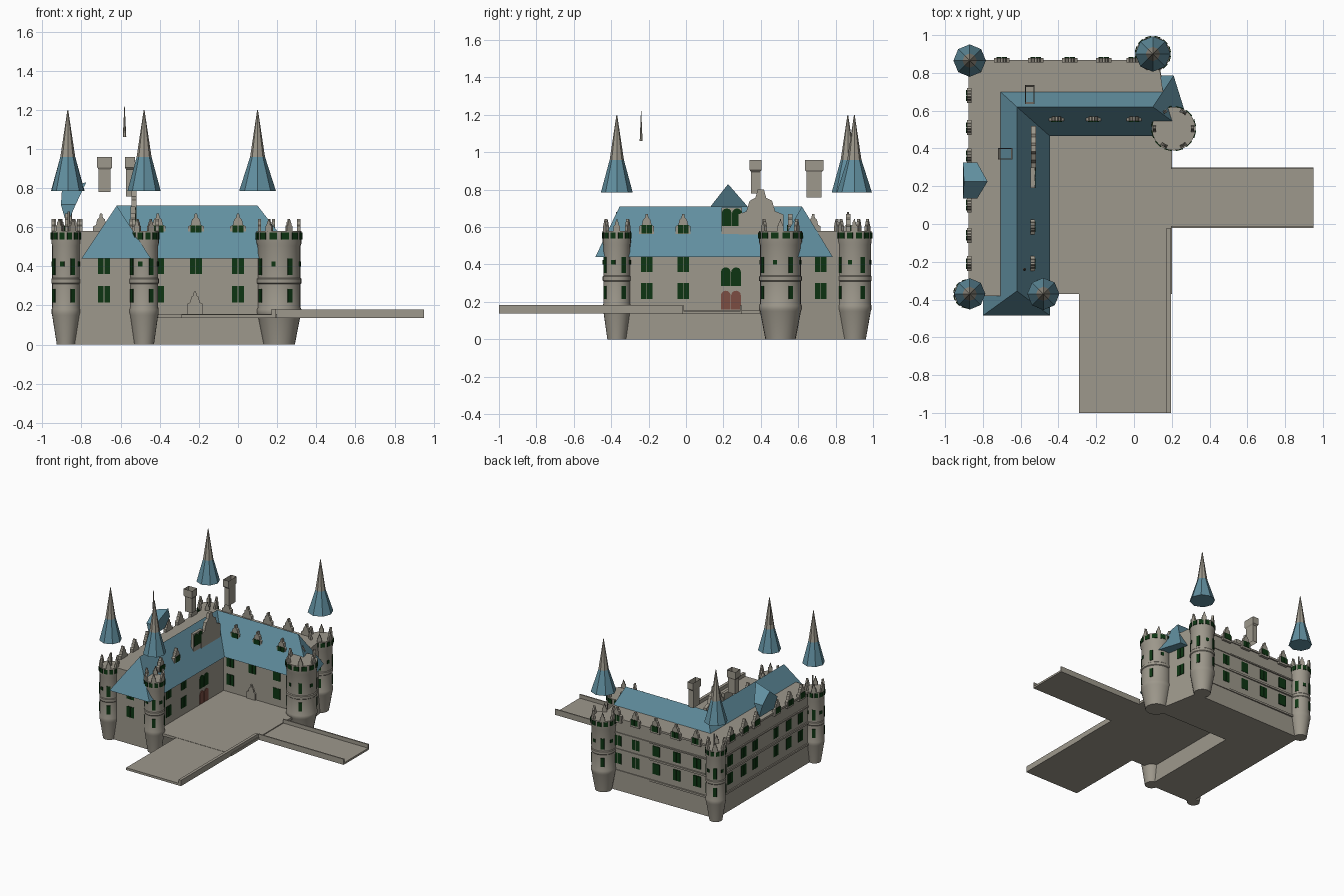
import bpy
import bmesh
from math import sin, cos, pi, radians
from mathutils import Vector

cube = bpy.data.objects.get("Cube")
if cube:
    bpy.data.objects.remove(cube, do_unlink=True)


def material(name, rgb):
    m = bpy.data.materials.new(name)
    m.use_nodes = True
    m.diffuse_color = (*rgb, 1)
    m.node_tree.nodes["Principled BSDF"].inputs["Base Color"].default_value = (*rgb, 1)
    return m


STONE = material("stone", (0.34, 0.315, 0.262))
SLATE = material("blue_slate", (0.12, 0.275, 0.35))
GLASS = material("dark_green_glass", (0.004, 0.035, 0.006))
DOOR = material("red_brown_door", (0.2, 0.075, 0.055))


def mesh(name, verts, faces, mat, fix=True):
    bm = bmesh.new()
    vs = [bm.verts.new(v) for v in verts]
    for f in faces:
        bm.faces.new([vs[i] for i in f])
    if fix:
        bmesh.ops.recalc_face_normals(bm, faces=bm.faces)
    me = bpy.data.meshes.new(name)
    bm.to_mesh(me)
    bm.free()
    me.materials.append(mat)
    ob = bpy.data.objects.new(name, me)
    bpy.context.collection.objects.link(ob)
    return ob


def loft(name, rings, mat, caps=True):
    """Join equal-length closed rings of points into a skin."""
    n = len(rings[0])
    verts = [p for ring in rings for p in ring]
    faces = [(k * n + i, k * n + (i + 1) % n, k * n + n + (i + 1) % n, k * n + n + i)
             for k in range(len(rings) - 1) for i in range(n)]
    if caps:
        faces += [tuple(range(n)), tuple(range(len(verts) - n, len(verts)))]
    return mesh(name, verts, faces, mat)


def prism(name, pts, z0, z1, mat=STONE):
    return loft(name, [[(x, y, z) for x, y in pts] for z in (z0, z1)], mat)


def box(name, x0, x1, y0, y1, z0, z1, mat=STONE):
    return prism(name, [(x0, y0), (x1, y0), (x1, y1), (x0, y1)], z0, z1, mat)


def circle(x, y, r, z, n):
    return [(x + r * cos(2 * pi * i / n), y + r * sin(2 * pi * i / n), z) for i in range(n)]


def panel(name, profile, x, y, angle, depth, mat):
    """Extrude a (sideways, height) profile outward along the facing angle."""
    a = radians(angle)
    rings = [[(x - u * sin(a) + d * cos(a), y + u * cos(a) + d * sin(a), z)
              for u, z in profile] for d in (-0.004, depth)]
    return loft(name, rings, mat)


def rect(w, z0, z1, u=0):
    return [(u - w / 2, z0), (u + w / 2, z0), (u + w / 2, z1), (u - w / 2, z1)]


def arch(w, z0, z1, u=0):
    r = w / 2
    return [(u - r, z0), (u + r, z0)] + [
        (u + r * cos(t * pi / 6), z1 - r + r * sin(t * pi / 6)) for t in range(7)]


def pair(name, x, y, angle, z0, z1, shape=rect, mat=GLASS, w=0.066):
    for s in (-1, 1):
        panel(name, shape(w / 2 - 0.003, z0, z1, s * w / 4), x, y, angle, 0.004, mat)


def gable(name, x, y, angle, base, w, h, depth=0.02):
    half = [(0.5, 0), (0.5, 0.45), (0.32, 0.52), (0.25, 0.75), (0.12, 0.82), (0.07, 1)]
    pts = [(u * w, base + v * h) for u, v in half]
    panel(name, pts + [(-u, z) for u, z in reversed(pts)], x, y, angle, depth, STONE)


FLOORS = ((0.215, 0.3), (0.36, 0.44))


def column(name, x, y, angle):
    for z0, z1 in FLOORS:
        pair(name + "_window", x, y, angle, z0, z1)


def dormer(name, x, y, angle):
    gable(name + "_dormer", x, y, angle, 0.55, 0.08, 0.12)
    a = radians(angle)
    pair(name + "_dormer_window", x + 0.02 * cos(a), y + 0.02 * sin(a), angle, 0.565, 0.61, w=0.06)


# Main walls: low L-shaped body with a taller outer strip
prism("wing_walls", [(-0.865, -0.38), (-0.47, -0.38), (-0.47, 0.49), (0.2, 0.49),
                     (0.13, 0.865), (-0.865, 0.855)], 0, 0.445)
prism("upper_outer_walls", [(-0.865, -0.38), (-0.62, -0.38), (-0.62, 0.62), (0.165, 0.62),
                            (0.13, 0.865), (-0.865, 0.855)], 0.44, 0.58)

# String courses along the outer walls
for z0, z1 in ((0.15, 0.165), (0.32, 0.335), (0.455, 0.465), (0.565, 0.58)):
    panel("west_band", rect(1.2, z0, z1), -0.865, 0.24, 180, 0.01, STONE)
    panel("north_band", rect(0.96, z0, z1), -0.37, 0.859, 90, 0.01, STONE)

# Hipped roof over both wings
mesh("main_roof",
     [(-0.8, -0.485, 0.44), (-0.445, -0.485, 0.44), (-0.445, 0.465, 0.44), (0.31, 0.465, 0.44),
      (0.21, 0.785, 0.44), (-0.8, 0.785, 0.44),
      (-0.62, -0.355, 0.71), (-0.62, 0.62, 0.71), (0.1, 0.62, 0.71)],
     [(0, 1, 6), (1, 2, 7, 6), (2, 3, 8, 7), (3, 4, 8), (4, 5, 7, 8), (5, 0, 6, 7),
      (0, 5, 4, 3, 2, 1)], SLATE)

# Courtyard, forecourt and bridge
box("courtyard", -0.47, 0.2, -0.37, 0.49, 0.137, 0.157)
box("forecourt", -0.29, 0.195, -1, -0.37, 0.137, 0.155)
box("forecourt_parapet", 0.172, 0.195, -1, -0.02, 0.137, 0.183)
box("bridge_deck", 0.195, 0.95, -0.02, 0.3, 0.135, 0.15)
for y in (-0.02, 0.29):
    box("bridge_parapet", 0.195, 0.95, y, y + 0.01, 0.135, 0.18)

# Windows and dormers of the outer walls
for x in (-0.7, -0.52, -0.34, -0.16, 0.0):
    column("north", x, 0.86, 90)
    dormer("north", x, 0.86, 90)
for y in (0.68, 0.51, 0.36, 0.1, -0.06, -0.21):
    column("west", -0.865, y, 180)
    dormer("west", -0.865, y, 180)
column("east", 0.157, 0.72, 10.6)
column("south", -0.685, -0.38, -90)

# Courtyard fronts
for y in (-0.21, -0.015):
    column("courtyard_west", -0.47, y, 0)
    dormer("courtyard_west", -0.545, y, 0)
for x in (-0.41, -0.215, 0.0):
    dormer("courtyard_north", x, 0.565, -90)
    pair("courtyard_north_window", x, 0.49, -90, *FLOORS[1])
for x in (-0.41, 0.0):
    pair("courtyard_north_window", x, 0.49, -90, *FLOORS[0])
gable("kitchen_doorway", -0.22, 0.49, -90, 0.157, 0.075, 0.115, 0.012)

# Grand entrance bay with doors, arched windows and stepped gable
pair("entrance_door", -0.47, 0.24, 0, 0.16, 0.26, arch, DOOR, 0.11)
pair("entrance_window", -0.47, 0.24, 0, 0.285, 0.385, arch, GLASS, 0.11)
panel("entrance_attic", rect(0.11, 0.56, 0.705), -0.545, 0.245, 0, 0.02, STONE)
pair("attic_window", -0.525, 0.245, 0, 0.605, 0.7, arch, GLASS, 0.11)
gable("entrance_gable", -0.54, 0.4, 0, 0.56, 0.24, 0.24)

# Round towers: x, y, radius, foot ratio, spire radius, has pole
TOWERS = {"southwest": (-0.88, -0.37, 0.07, 0.66, 0.083, True),
          "south": (-0.48, -0.37, 0.072, 0.7, 0.085, False),
          "northwest": (-0.87, 0.865, 0.072, 0.66, 0.086, True),
          "north": (0.1, 0.9, 0.088, 0.7, 0.094, False),
          "east": (0.21, 0.505, 0.11, 0.73, 0, False)}
SHAPE = ((1, 0.15), (1.04, 0.16), (1.04, 0.18), (1, 0.19), (1, 0.31), (1.05, 0.315),
         (1.05, 0.335), (1, 0.34), (1, 0.505), (1.05, 0.52), (1.05, 0.58))
for name, (x, y, r, foot, cap, pole) in TOWERS.items():
    rings = [circle(x, y, r * f, z, 24) for f, z in ((foot, 0),) + SHAPE]
    body = loft(name + "_tower", rings, STONE)
    bpy.ops.object.select_all(action="DESELECT")
    body.select_set(True)
    bpy.context.view_layer.objects.active = body
    bpy.ops.object.shade_smooth_by_angle(angle=radians(30))

    def around(part, count, start, f, profile, depth, mat):
        for i in range(count):
            a = start + i * 360 / count
            panel(name + part, profile, x + f * r * cos(radians(a)),
                  y + f * r * sin(radians(a)), a, depth, mat)

    around("_tower_top_window", 12, 15, 1.04, rect(r * 0.36, 0.538, 0.572), 0.004, GLASS)
    around("_tower_window", 4, 30, 0.99, rect(0.026, 0.355, 0.44), 0.004, GLASS)
    around("_tower_low_window", 4, 30, 0.99, rect(0.026, 0.215, 0.285), 0.004, GLASS)
    around("_tower_slit", 4, 75, 0.99, rect(0.022, 0.4, 0.425), 0.004, GLASS)
    for i in range(6):
        a = i * 60
        gable(name + "_tower_pinnacle", x + 0.88 * r * cos(radians(a)),
              y + 0.88 * r * sin(radians(a)), a, 0.575, 0.034, 0.068, 0.012)
    if pole:
        loft(name + "_tower_pole", [circle(x + 0.015, y, 0.006, z, 6) for z in (0.57, 0.68)], STONE)
    # Floating eight-sided spire: slate skirt, stone needle
    if cap:
        sx, sy = x + (0.01 if name == "southwest" else 0), y
        loft(name + "_spire_skirt", [circle(sx, sy, cap, 0.785, 8),
                                     circle(sx, sy, 0.038, 0.96, 8)], SLATE)
        loft(name + "_spire_needle", [circle(sx, sy, 0.038, 0.96, 8),
                                      circle(sx, sy, 0.002, 1.2, 8)], STONE)

# Small detached finial
loft("ridge_finial", [circle(-0.58, -0.24, 0.009, 1.06, 6), circle(-0.58, -0.24, 0.001, 1.22, 6)], STONE)

# Open chimney stacks with a flared head
for x, y, w, d, z0 in ((-0.682, 0.372, 0.06, 0.05, 0.78), (-0.552, 0.685, 0.04, 0.08, 0.757)):
    rings = []
    for f, z in ((1, z0), (1, 0.895), (1.25, 0.905), (1.25, 0.96)):
        a, b = f * w / 2, f * d / 2
        rings.append([(x - a, y - b, z), (x + a, y - b, z), (x + a, y + b, z), (x - a, y + b, z)])
    loft("chimney", rings, STONE, caps=False)

# Slate roof of the large west dormer
verts = [(-0.9, 0.225, 0.79), (-0.775, 0.225, 0.83)]
for y in (0.135, 0.325):
    verts += [(-0.905, y, 0.715), (-0.83, y, 0.715), (-0.875, y, 0.61)]
mesh("west_dormer_roof", verts,
     [(0, 1, 3, 2), (0, 5, 6, 1), (2, 3, 4), (5, 7, 6), (0, 2, 4, 7, 5), (1, 6, 7, 4, 3)], SLATE)
